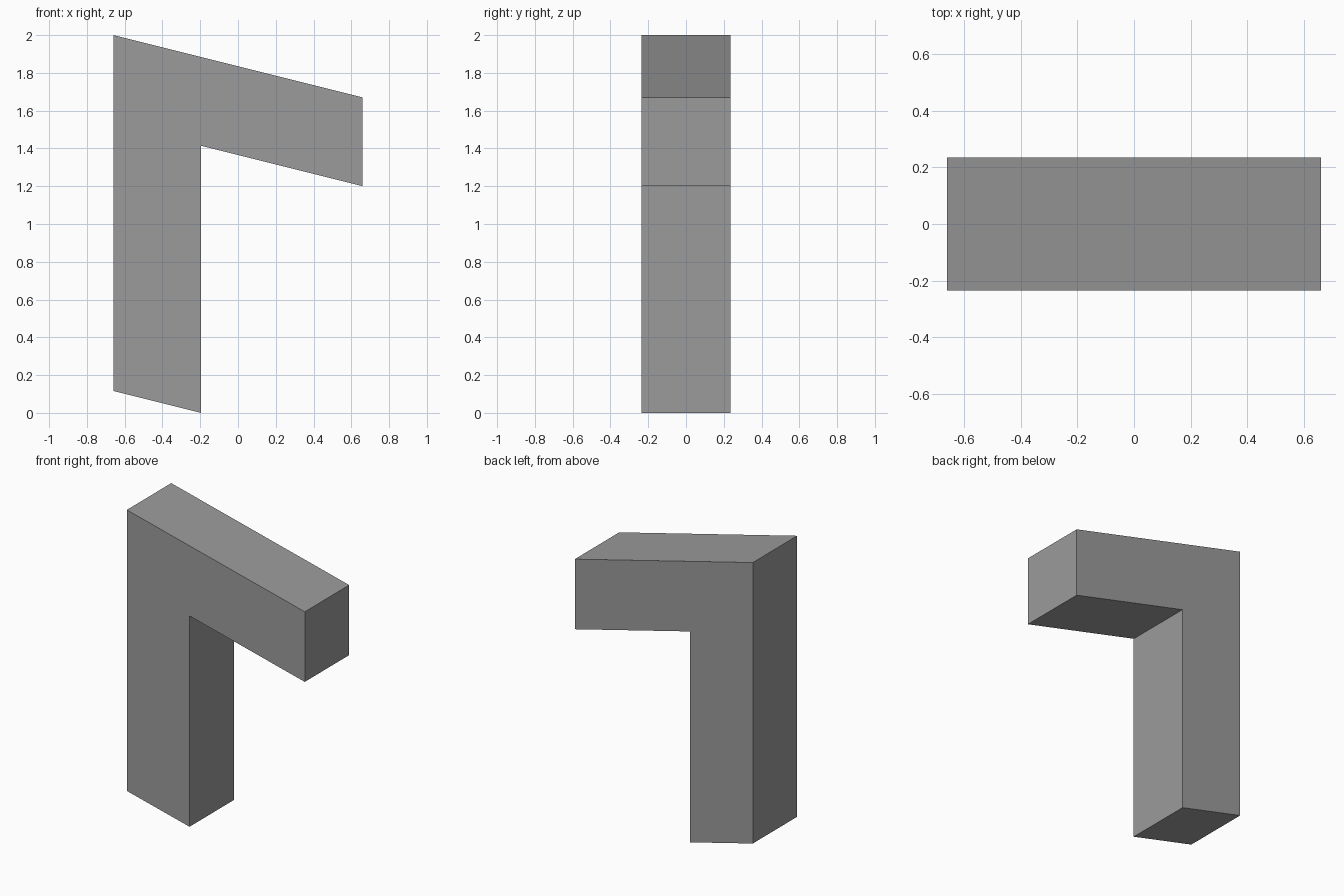
import bpy
import bmesh

cube = bpy.data.objects.get("Cube")
if cube:
    bpy.data.objects.remove(cube, do_unlink=True)

# Single grey material
grey = bpy.data.materials.new("mid_grey")
grey.use_nodes = True
colour = (0.33, 0.33, 0.33, 1)
grey.diffuse_color = colour
for node in grey.node_tree.nodes:
    if node.type == "BSDF_PRINCIPLED":
        node.inputs["Base Color"].default_value = colour

# Sheared bracket: an upright post with a sloping arm
LEFT, INNER, RIGHT = -0.66, -0.195, 0.66
HALF_DEPTH, TOP, SLOPE, THICK = 0.235, 2.0, 0.25, 0.47


def top_at(x):
    return TOP - SLOPE * (x - LEFT)


profile = [
    (LEFT, SLOPE * (INNER - LEFT)),
    (INNER, 0),
    (INNER, top_at(INNER) - THICK),
    (RIGHT, top_at(RIGHT) - THICK),
    (RIGHT, top_at(RIGHT)),
    (LEFT, TOP),
]

# Extrude the profile from front to back
bm = bmesh.new()
front = bm.faces.new([bm.verts.new((x, -HALF_DEPTH, z)) for x, z in profile])
result = bmesh.ops.extrude_face_region(bm, geom=[front], use_keep_orig=True)
back = [v for v in result["geom"] if isinstance(v, bmesh.types.BMVert)]
bmesh.ops.translate(bm, verts=back, vec=(0, 2 * HALF_DEPTH, 0))
bmesh.ops.recalc_face_normals(bm, faces=bm.faces)

mesh = bpy.data.meshes.new("angled_bracket")
bm.to_mesh(mesh)
bm.free()
mesh.materials.append(grey)
bracket = bpy.data.objects.new("angled_bracket", mesh)
bpy.context.collection.objects.link(bracket)
